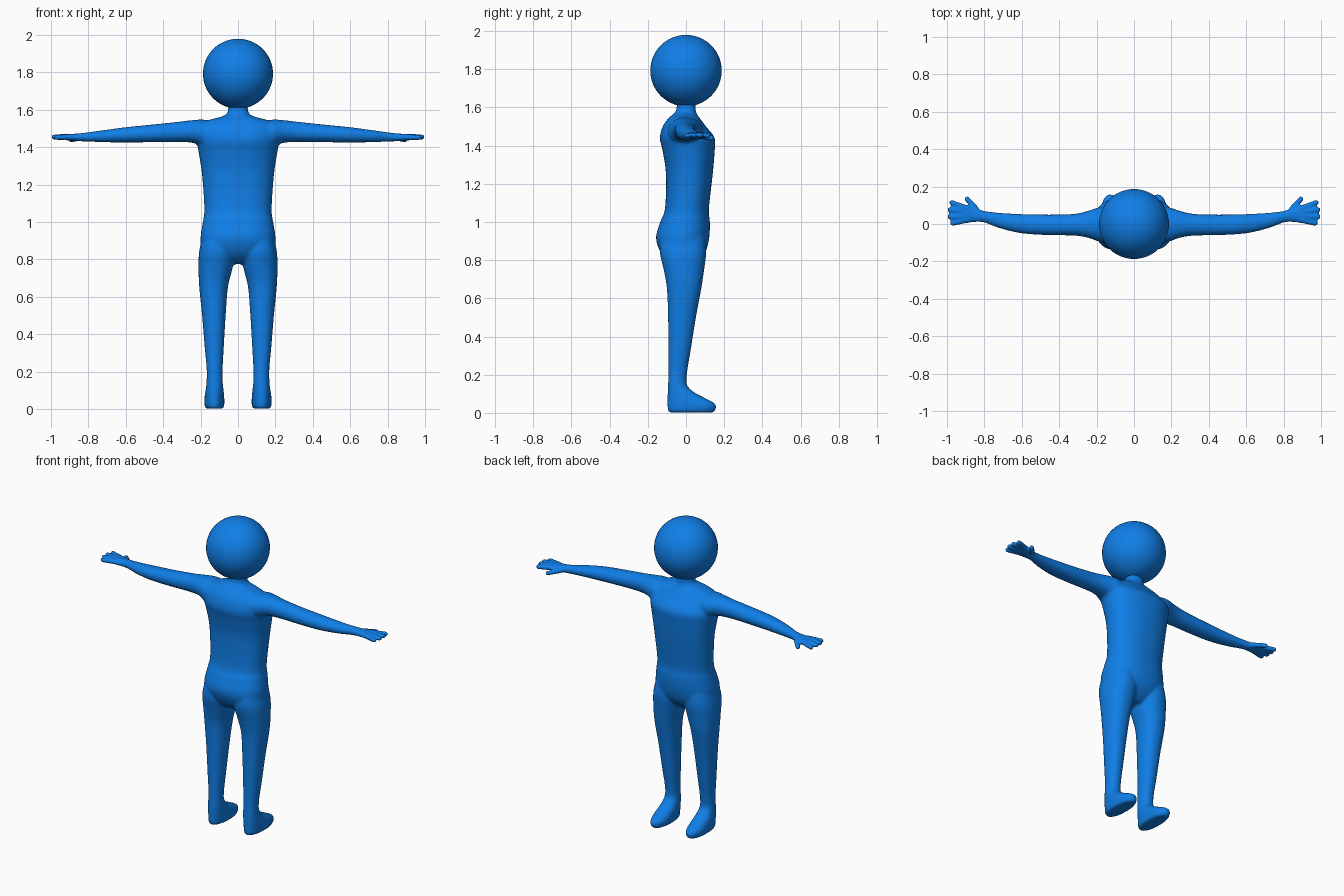
import bpy, bmesh, math
from mathutils import Vector

if "Cube" in bpy.data.objects:
    bpy.data.objects.remove(bpy.data.objects["Cube"])

blue = bpy.data.materials.new("blue")
blue.diffuse_color = (0.005, 0.21, 0.8, 1)
blue.use_nodes = True
blue.node_tree.nodes["Principled BSDF"].inputs["Base Color"].default_value = blue.diffuse_color


def smooth_rows(rows, steps=5):
    """Catmull-Rom interpolation between cross-sections."""
    out = []
    for i in range(len(rows) - 1):
        p = [Vector(rows[max(0, min(len(rows) - 1, i + k))]) for k in (-1, 0, 1, 2)]
        for j in range(steps):
            t = j / steps
            out.append(0.5 * (2 * p[1] + (p[2] - p[0]) * t
                       + (2 * p[0] - 5 * p[1] + 4 * p[2] - p[3]) * t ** 2
                       + (3 * p[1] - p[0] - 3 * p[2] + p[3]) * t ** 3))
    return out + [Vector(rows[-1])]


def loft(bm, rows, place, power=2.0, sides=40):
    """Closed skin over sections (along, a_min, a_max, b_min, b_max)."""
    rings = []
    for t, a0, a1, b0, b1 in smooth_rows(rows):
        ring = []
        for k in range(sides):
            c, s = (f(2 * math.pi * k / sides) for f in (math.cos, math.sin))
            u = math.copysign(abs(c) ** (2 / power), c)
            v = math.copysign(abs(s) ** (2 / power), s)
            a = (a0 + a1) / 2 + u * (a1 - a0) / 2
            b = (b0 + b1) / 2 + v * (b1 - b0) / 2
            ring.append(bm.verts.new(place(t, a, b)))
        rings.append(ring)
    faces = [bm.faces.new(rings[0]), bm.faces.new(rings[-1])]
    for r, q in zip(rings, rings[1:]):
        for k in range(sides):
            n = (k + 1) % sides
            faces.append(bm.faces.new((r[k], r[n], q[n], q[k])))
    bmesh.ops.recalc_face_normals(bm, faces=faces)


def finger(bm, start, end, r0, r1):
    """Tapered rod with a round tip."""
    start, end = Vector(start), Vector(end)
    d = end - start
    rot = d.to_track_quat('Z', 'Y').to_matrix().to_4x4()
    m = rot.copy()
    m.translation = (start + end) / 2
    bmesh.ops.create_cone(bm, cap_ends=True, segments=16, radius1=r0, radius2=r1,
                          depth=d.length, matrix=m)
    m = rot.copy()
    m.translation = end
    bmesh.ops.create_uvsphere(bm, u_segments=16, v_segments=10, radius=r1, matrix=m)


bm = bmesh.new()

# Torso and neck: z, x range, y range
torso = [(0.775, -.04, .04, -.05, .04), (0.80, -.11, .11, -.10, .07),
         (0.85, -.19, .19, -.138, .105), (0.92, -.20, .20, -.157, .122),
         (1.00, -.188, .188, -.135, .125), (1.07, -.18, .18, -.11, .12),
         (1.25, -.192, .192, -.105, .14), (1.37, -.21, .21, -.122, .15),
         (1.44, -.222, .222, -.137, .15), (1.50, -.215, .215, -.122, .105),
         (1.54, -.17, .17, -.095, .075), (1.565, -.085, .085, -.068, .058),
         (1.59, -.055, .055, -.05, .05), (1.66, -.053, .053, -.05, .05)]
loft(bm, torso, lambda t, a, b: (a, b, t), 2.25)

# Leg with foot: z, x range, y range
leg = [(0.002, .08, .172, -.09, .145), (0.025, .073, .18, -.097, .158),
       (0.05, .073, .18, -.097, .15), (0.08, .075, .177, -.097, .095),
       (0.11, .078, .172, -.096, .04), (0.15, .082, .168, -.094, .004),
       (0.22, .082, .168, -.092, .007), (0.33, .076, .178, -.092, .025),
       (0.50, .066, .192, -.094, .052), (0.65, .054, .207, -.10, .08),
       (0.75, .03, .211, -.117, .095), (0.84, .012, .208, -.137, .106),
       (0.92, .02, .19, -.13, .10)]

# Arm with palm: x, y range, z range
arm = [(0.10, -.09, .08, 1.41, 1.53), (0.18, -.095, .09, 1.40, 1.547),
       (0.24, -.075, .072, 1.423, 1.545), (0.32, -.062, .054, 1.428, 1.536),
       (0.45, -.06, .05, 1.427, 1.522), (0.60, -.05, .053, 1.425, 1.507),
       (0.72, -.022, .06, 1.427, 1.491), (0.80, .008, .07, 1.430, 1.48),
       (0.85, .01, .085, 1.432, 1.474), (0.89, .005, .10, 1.434, 1.471),
       (0.925, .012, .096, 1.438, 1.468)]

# Fingers: base and tip in x, y, z
fingers = [((.84, .075, 1.45), (.893, .134, 1.440)),
           ((.89, .082, 1.455), (.975, .115, 1.452)),
           ((.89, .062, 1.456), (.985, .077, 1.455)),
           ((.89, .042, 1.456), (.985, .039, 1.455)),
           ((.89, .022, 1.455), (.97, .004, 1.452))]

for s in (1, -1):
    loft(bm, leg, lambda t, a, b: (s * a, b, t), 2.2)
    loft(bm, arm, lambda t, a, b: (s * t, a, b), 2.1)
    for p, q in fingers:
        finger(bm, (s * p[0], *p[1:]), (s * q[0], *q[1:]), .0165, .0145)

mesh = bpy.data.meshes.new("body")
bm.to_mesh(mesh)
bm.free()
body = bpy.data.objects.new("body", mesh)
bpy.context.collection.objects.link(body)
mesh.materials.append(blue)

# Fuse the limbs into one soft skin
fuse = body.modifiers.new("fuse", 'REMESH')
fuse.mode = 'VOXEL'
fuse.voxel_size = 0.007
fuse.use_smooth_shade = True
soften = body.modifiers.new("soften", 'SMOOTH')
soften.factor = 0.5
soften.iterations = 8

# Head
bpy.ops.mesh.primitive_uv_sphere_add(segments=48, ring_count=32, radius=0.187,
                                     location=(0, 0, 1.793))
head = bpy.context.object
head.name = "head"
head.data.materials.append(blue)
bpy.ops.object.shade_smooth()
